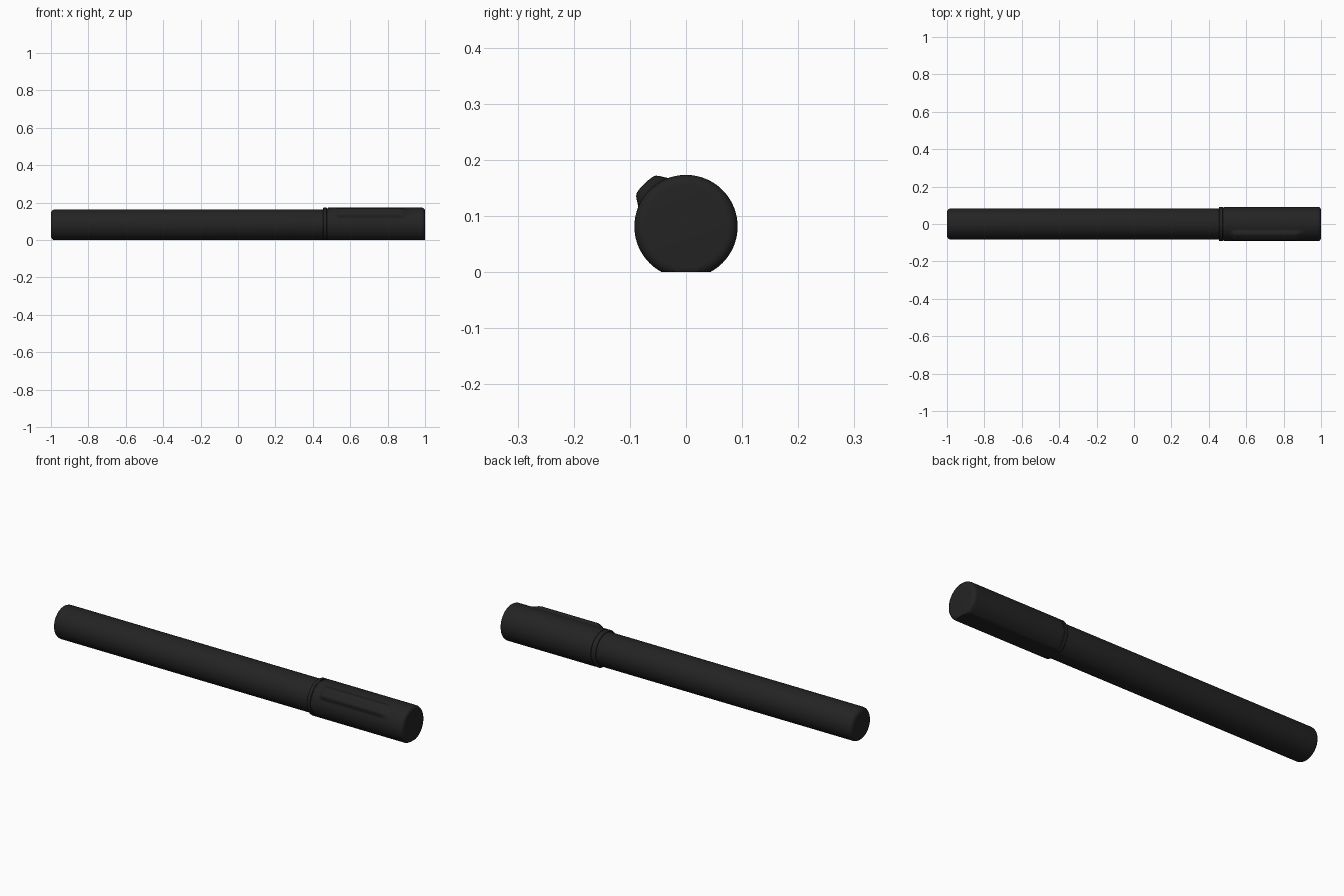
import bpy, bmesh, math

cube = bpy.data.objects.get("Cube")
if cube:
    bpy.data.objects.remove(cube)

SIDES = 128
AXIS_Z = 0.081


def make_material(name, colour):
    mat = bpy.data.materials.new(name)
    mat.use_nodes = True
    mat.diffuse_color = colour
    mat.node_tree.nodes["Principled BSDF"].inputs["Base Color"].default_value = colour
    return mat


black = make_material("matte black", (0.017, 0.017, 0.017, 1))


def smoothstep(lo, hi, v):
    t = min(max((v - lo) / (hi - lo), 0), 1)
    return t * t * (3 - 2 * t)


def clip_height(x, angle):
    """Raised clip rib moulded into the upper front of the cap."""
    off = abs(angle - math.radians(134))
    across = 1 - smoothstep(math.radians(11), math.radians(25), off)
    along = smoothstep(0.515, 0.54, x) * (1 - smoothstep(0.86, 0.92, x))
    return 0.0145 * across * along


def rounded_profile(x0, x1, r, bevel0, bevel1, rings=1):
    """Points (x, radius) from end to end, with quarter-round edges."""
    steps = [i / 6 * math.pi / 2 for i in range(7)]
    pts = [(x0 + bevel0 * (1 - math.sin(a)), r - bevel0 * (1 - math.cos(a)))
           for a in reversed(steps)]
    pts.reverse()
    start = [(x0 + bevel0 * (1 - math.cos(a)), r - bevel0 * (1 - math.sin(a))) for a in steps]
    end = [(x1 - bevel1 * (1 - math.cos(a)), r - bevel1 * (1 - math.sin(a)))
           for a in reversed(steps)]
    a, b = start[-1][0], end[0][0]
    middle = [(a + (b - a) * i / rings, r) for i in range(1, rings)]
    return start + middle + end


def lathe(name, profile, rib=None):
    """Spin a profile round the x axis, flattened where it meets z = 0."""
    bm = bmesh.new()
    loops = []
    for x, r in profile:
        loop = []
        for i in range(SIDES):
            a = 2 * math.pi * i / SIDES
            rad = r + (rib(x, a) if rib else 0)
            z = max(AXIS_Z + rad * math.sin(a), 0)
            loop.append(bm.verts.new((x, rad * math.cos(a), z)))
        loops.append(loop)
    for la, lb in zip(loops, loops[1:]):
        for i in range(SIDES):
            j = (i + 1) % SIDES
            bm.faces.new((la[i], la[j], lb[j], lb[i]))
    bm.faces.new(loops[0])
    bm.faces.new(loops[-1])
    bmesh.ops.recalc_face_normals(bm, faces=bm.faces)
    mesh = bpy.data.meshes.new(name)
    bm.to_mesh(mesh)
    bm.free()
    mesh.materials.append(black)
    obj = bpy.data.objects.new(name, mesh)
    bpy.context.collection.objects.link(obj)
    bpy.ops.object.select_all(action='DESELECT')
    obj.select_set(True)
    bpy.context.view_layer.objects.active = obj
    bpy.ops.object.shade_smooth_by_angle(angle=math.radians(35))
    return obj


# Long barrel with a rounded tail
lathe("barrel", rounded_profile(-1.0, 0.47, 0.083, 0.022, 0.002))

# Collar, and the narrow groove between it and the cap
lathe("collar", rounded_profile(0.455, 0.475, 0.092, 0.005, 0.003))
lathe("collar_groove", rounded_profile(0.465, 0.49, 0.088, 0.001, 0.001))

# Cap with a flat underside and a moulded clip rib
lathe("cap", rounded_profile(0.48, 1.0, 0.092, 0.004, 0.018, rings=60), clip_height)
